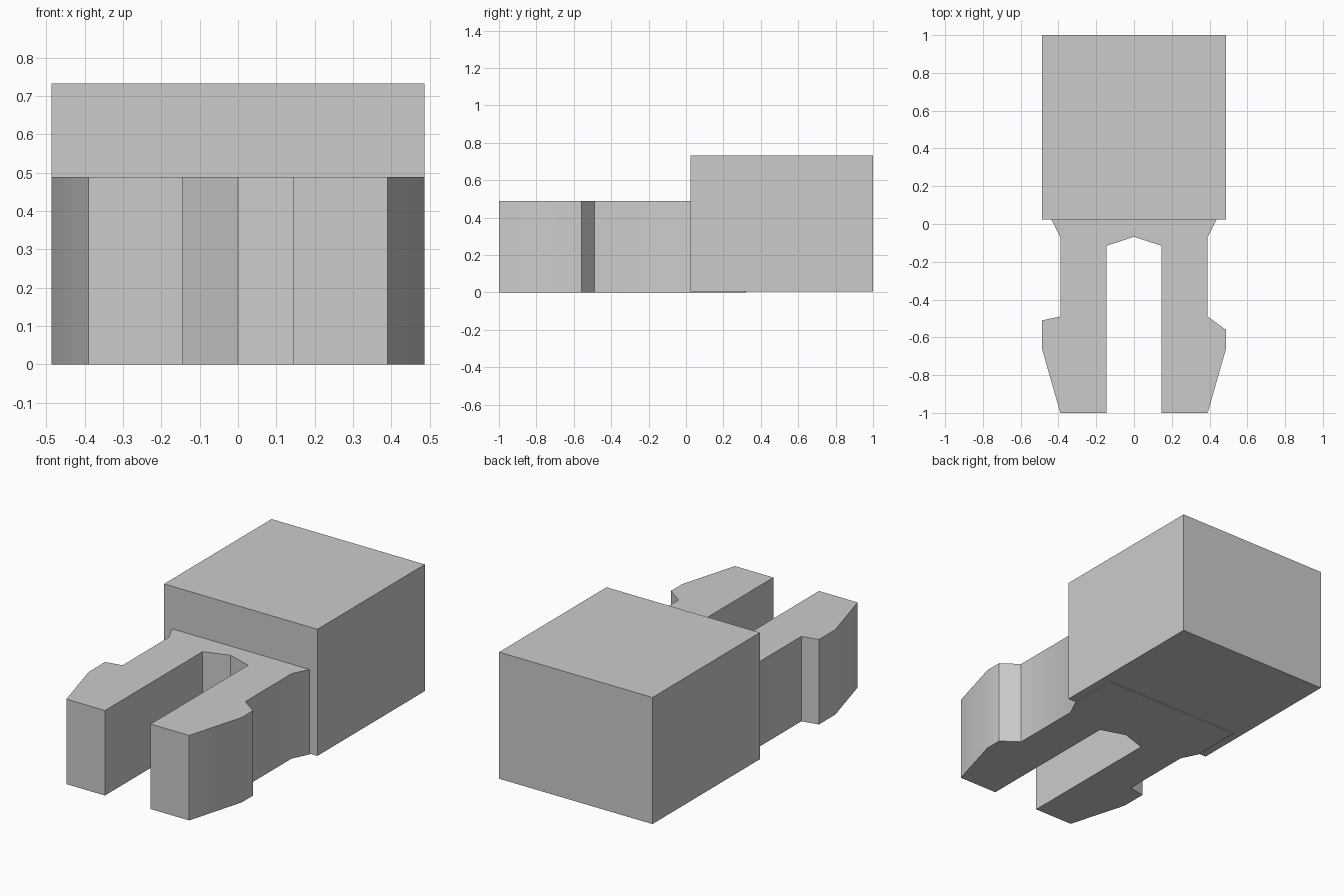
import bpy
import bmesh

if "Cube" in bpy.data.objects:
    bpy.data.objects.remove(bpy.data.objects["Cube"], do_unlink=True)

grey = bpy.data.materials.new("plain grey")
grey.use_nodes = True
colour = (0.6, 0.6, 0.6, 1)
grey.diffuse_color = colour
grey.node_tree.nodes["Principled BSDF"].inputs["Base Color"].default_value = colour


def extrude_outline(name, outline, bottom, top):
    """Extrude a counter-clockwise plan outline upward into a solid."""
    bm = bmesh.new()
    base = bm.faces.new([bm.verts.new((x, y, bottom)) for x, y in outline])
    result = bmesh.ops.extrude_face_region(bm, geom=[base], use_keep_orig=True)
    verts = [v for v in result["geom"] if isinstance(v, bmesh.types.BMVert)]
    bmesh.ops.translate(bm, vec=(0, 0, top - bottom), verts=verts)
    bmesh.ops.recalc_face_normals(bm, faces=bm.faces)
    mesh = bpy.data.meshes.new(name)
    bm.to_mesh(mesh)
    bm.free()
    mesh.materials.append(grey)
    obj = bpy.data.objects.new(name, mesh)
    bpy.context.collection.objects.link(obj)
    bpy.ops.object.select_all(action="DESELECT")
    obj.select_set(True)
    bpy.context.view_layer.objects.active = obj
    bpy.ops.object.shade_smooth_by_angle()
    return obj


def prong(side, barb_y):
    """One prong, from the slot to the root inside the block."""
    points = [(0.145, -0.115), (0.145, -1), (0.39, -1), (0.487, -0.66),
              (0.487, barb_y), (0.39, -0.49), (0.39, -0.07),
              (0.437, 0.025), (0.437, 0.32)]
    return [(side * x, y) for x, y in points]


# Rear block
extrude_outline("rear_block",
                [(-0.487, 0.025), (0.487, 0.025), (0.487, 1), (-0.487, 1)],
                0.005, 0.732)

# Forked clip: the two barbs have slightly different back slopes
left = prong(1, -0.56)
right = prong(-1, -0.51)
extrude_outline("forked_clip", [(0, -0.068)] + left + right[::-1], 0, 0.488)
